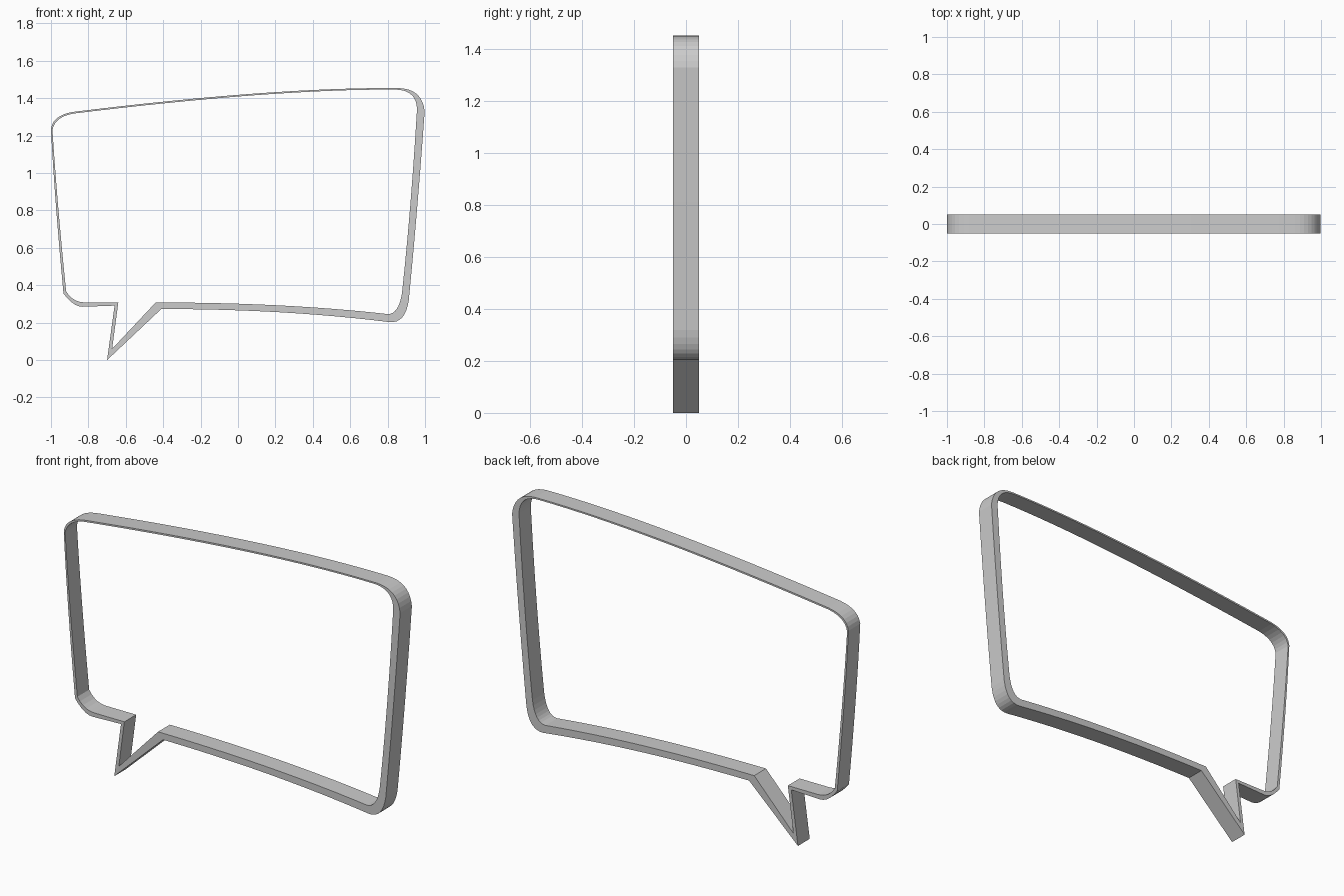
import bpy, bmesh
from mathutils import Vector

if "Cube" in bpy.data.objects:
    bpy.data.objects.remove(bpy.data.objects["Cube"])

DEPTH = 0.05  # half thickness


def outline(start, segments):
    """Closed loop of points from (control, end, steps); control None = straight."""
    p = Vector(start)
    pts = [p]
    for ctrl, end, steps in segments:
        e = Vector(end)
        c = Vector(ctrl) if ctrl else (p + e) / 2
        for i in range(1, steps + 1):
            t = i / steps
            pts.append(p * (1 - t) ** 2 + c * 2 * t * (1 - t) + e * t * t)
        p = e
    return pts[:-1]


# Outer edge, counter-clockwise from the top of the left side
outer = outline((-1.0, 1.235), [
    ((-0.98, 0.85), (-0.933, 0.356), 8),      # left side
    ((-0.88, 0.284), (-0.83, 0.285), 5),      # lower left corner
    (None, (-0.66, 0.291), 1),
    (None, (-0.70, 0.0), 1),                  # tail
    (None, (-0.41, 0.273), 1),
    ((0.25, 0.273), (0.81, 0.203), 12),       # bottom
    ((0.895, 0.195), (0.913, 0.32), 8),       # lower right corner
    ((0.96, 0.80), (0.998, 1.33), 6),         # right side
    ((0.985, 1.45), (0.86, 1.454), 9),        # upper right corner
    ((0.20, 1.46), (-0.88, 1.327), 16),       # top
    ((-0.99, 1.31), (-1.0, 1.235), 7),        # upper left corner
])
inner = outline((-0.992, 1.23), [
    ((-0.968, 0.85), (-0.919, 0.368), 8),
    ((-0.885, 0.31), (-0.82, 0.308), 5),
    (None, (-0.64, 0.308), 1),
    (None, (-0.673, 0.06), 1),
    (None, (-0.44, 0.308), 1),
    ((0.25, 0.308), (0.80, 0.246), 12),
    ((0.86, 0.245), (0.877, 0.36), 8),
    ((0.925, 0.80), (0.957, 1.34), 6),
    ((0.955, 1.445), (0.84, 1.446), 9),
    ((0.20, 1.450), (-0.88, 1.318), 16),
    ((-0.98, 1.30), (-0.992, 1.23), 7),
])

# Speech bubble frame: four rings of points joined into a closed band
bm = bmesh.new()
rings = [[bm.verts.new((p.x, y, p.y)) for p in pts]
         for pts, y in ((outer, -DEPTH), (outer, DEPTH), (inner, DEPTH), (inner, -DEPTH))]
n = len(outer)
for k in range(4):
    a, b = rings[k], rings[(k + 1) % 4]
    for i in range(n):
        j = (i + 1) % n
        bm.faces.new((a[i], a[j], b[j], b[i]))
bmesh.ops.recalc_face_normals(bm, faces=bm.faces)
mesh = bpy.data.meshes.new("speech_bubble_frame")
bm.to_mesh(mesh)
bm.free()
bpy.context.collection.objects.link(bpy.data.objects.new("speech_bubble_frame", mesh))
